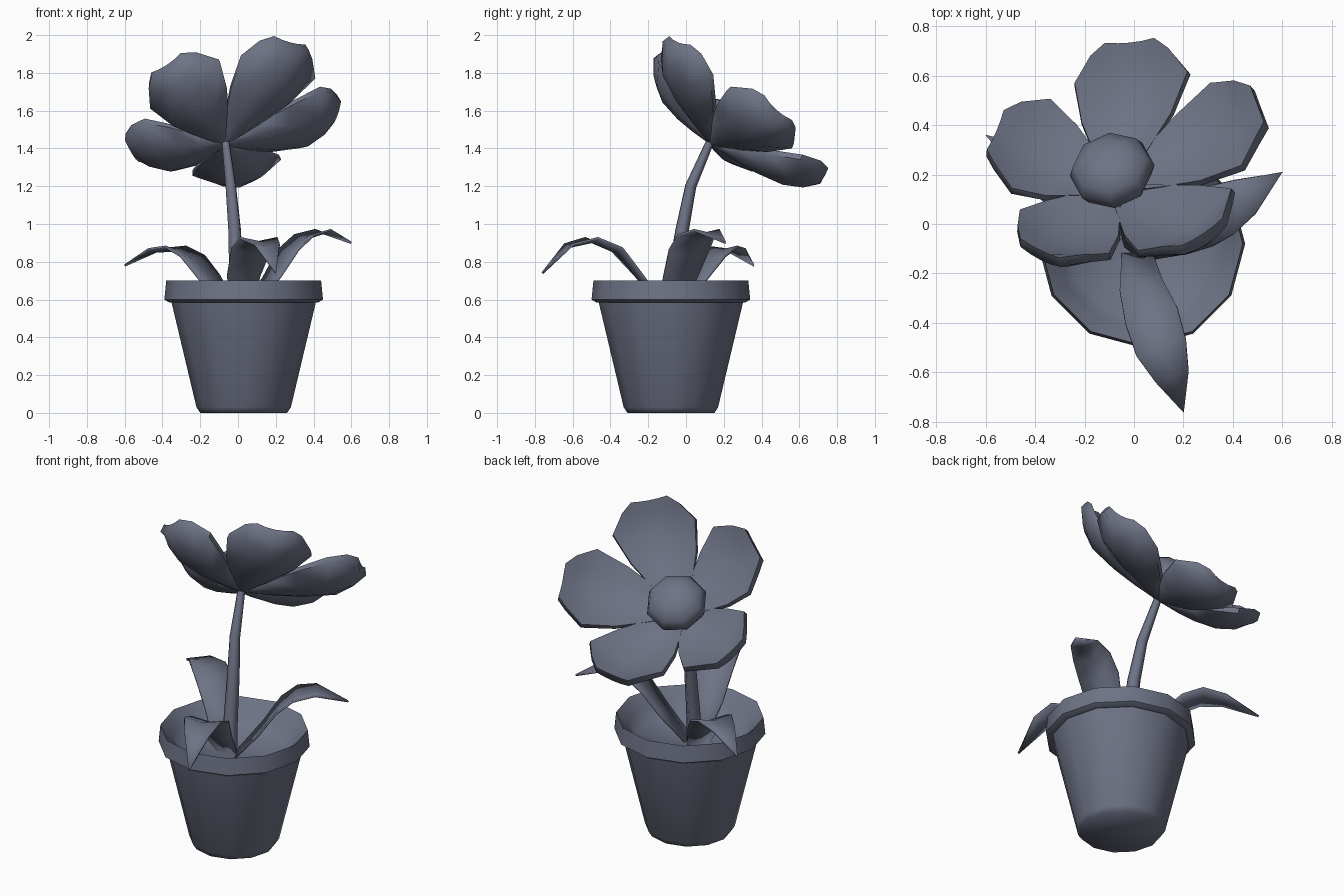
import bpy, bmesh, math
from mathutils import Vector, Matrix

if "Cube" in bpy.data.objects:
    bpy.data.objects.remove(bpy.data.objects["Cube"])

slate = bpy.data.materials.new("slate")
slate.diffuse_color = (0.155, 0.172, 0.235, 1)
slate.use_nodes = True
slate.node_tree.nodes["Principled BSDF"].inputs["Base Color"].default_value = slate.diffuse_color


def make_object(name, bm, angle=50):
    bmesh.ops.recalc_face_normals(bm, faces=bm.faces)
    me = bpy.data.meshes.new(name)
    bm.to_mesh(me)
    bm.free()
    me.materials.append(slate)
    ob = bpy.data.objects.new(name, me)
    bpy.context.collection.objects.link(ob)
    bpy.ops.object.select_all(action='DESELECT')
    ob.select_set(True)
    bpy.context.view_layer.objects.active = ob
    bpy.ops.object.shade_smooth_by_angle(angle=math.radians(angle))
    return ob


def lathe(name, profile, center, sides):
    bm = bmesh.new()
    vs = [bm.verts.new((r, 0, z)) for r, z in profile]
    es = [bm.edges.new(p) for p in zip(vs, vs[1:])]
    bmesh.ops.spin(bm, geom=vs + es, cent=(0, 0, 0), axis=(0, 0, 1),
                   angle=2 * math.pi, steps=sides, use_duplicate=False)
    bmesh.ops.remove_doubles(bm, verts=bm.verts, dist=0.0005)
    bmesh.ops.translate(bm, verts=bm.verts, vec=center)
    return make_object(name, bm, 62)


def skin(rows, closed=False):
    # join rows of equal point count; closed rows make a capped solid
    bm = bmesh.new()
    vr = [[bm.verts.new(p) for p in row] for row in rows]
    n = len(rows[0])
    for a, b in zip(vr, vr[1:]):
        for i in range(n if closed else n - 1):
            j = (i + 1) % n
            bm.faces.new((a[i], a[j], b[j], b[i]))
    if closed:
        bm.faces.new(vr[0])
        bm.faces.new(vr[-1])
    bmesh.ops.remove_doubles(bm, verts=bm.verts, dist=0.0005)
    return bm


# Pot with rim and soil surface
lathe("pot", [(0, 0), (0.23, 0), (0.25, 0.03), (0.382, 0.585), (0.395, 0.585),
              (0.42, 0.60), (0.41, 0.70), (0.345, 0.63), (0.30, 0.565), (0, 0.55)],
      (0.03, -0.08, 0), 12)

# Stem
path = [(0.0, -0.08, 0.53, 0.042), (-0.01, -0.055, 0.75, 0.04),
        (-0.018, -0.02, 0.97, 0.036), (-0.038, 0.025, 1.2, 0.03),
        (-0.065, 0.125, 1.43, 0.022)]
cu = bpy.data.curves.new("stem", 'CURVE')
cu.dimensions = '3D'
cu.bevel_depth = 1.0
cu.bevel_resolution = 1
cu.use_fill_caps = True
cu.materials.append(slate)
sp = cu.splines.new('POLY')
sp.points.add(len(path) - 1)
for pt, (x, y, z, r) in zip(sp.points, path):
    pt.co = (x, y, z, 1)
    pt.radius = r
sp.use_smooth = True
bpy.context.collection.objects.link(bpy.data.objects.new("stem", cu))

# Flower frame, tilted back
N = Vector((-0.2, 0.61, 0.765)).normalized()
U = (Vector((1, 0, 0)) - N * N.x).normalized()
V = N.cross(U)
base = Vector((-0.07, 0.13, 1.42))
ring_shift = U * 0.085 - N * 0.015

# Puffy petals: distance, half width, edge height, underside height, edge thickness
petal_rows = [(0.0, 0.025, 0.01, 0.0, 0.02), (0.15, 0.115, 0.06, 0.012, 0.025),
              (0.28, 0.19, 0.115, 0.03, 0.025), (0.43, 0.24, 0.185, 0.068, 0.03),
              (0.525, 0.165, 0.225, 0.125, 0.04), (0.58, 0.105, 0.225, 0.2, 0.045)]
across = (-1, -0.5, 0, 0.5, 1)
for k in range(5):
    a = math.radians(88 - 72 * k)
    out = U * math.cos(a) + V * math.sin(a)
    side = N.cross(out)
    rows = []
    for r, w, he, hc, t in petal_rows:
        c = base + ring_shift * min(1, r / 0.42) + out * r
        under = [c + side * w * s + N * (hc + (he - hc) * s * s) for s in across]
        mid = hc + 0.4 * (he - hc)
        upper = [c - out * 0.25 * t + side * w * s * 0.97
                 + N * (t + mid + (he - mid) * s * s) for s in across]
        rows.append(under + upper[::-1])
    make_object(f"petal_{k + 1}", skin(rows, closed=True), 60)

# Flower centre
bm = bmesh.new()
bmesh.ops.create_uvsphere(bm, u_segments=8, v_segments=6, radius=1)
frame = Matrix((U, V, N)).transposed().to_4x4()
bmesh.ops.transform(bm, verts=bm.verts,
                    matrix=Matrix.Translation(base + N * 0.14 + U * 0.01) @ frame
                    @ Matrix.Diagonal((0.175, 0.175, 0.11, 1)))
make_object("flower_centre", bm, 60)

# Leaves: path points with half width
leaves = {
    "leaf_right": [(0.05, -0.09, 0.54, 0.06), (0.18, -0.03, 0.71, 0.10),
                   (0.265, 0.015, 0.85, 0.118), (0.35, 0.055, 0.93, 0.11),
                   (0.45, 0.11, 0.96, 0.08), (0.60, 0.21, 0.90, 0.0)],
    "leaf_front": [(0.01, -0.11, 0.54, 0.06), (0.03, -0.25, 0.72, 0.09),
                   (0.07, -0.37, 0.86, 0.11), (0.11, -0.50, 0.915, 0.105),
                   (0.155, -0.62, 0.885, 0.07), (0.20, -0.76, 0.74, 0.0)],
    "leaf_left": [(-0.04, -0.06, 0.54, 0.06), (-0.16, 0.06, 0.72, 0.09),
                  (-0.24, 0.125, 0.82, 0.105), (-0.33, 0.19, 0.87, 0.10),
                  (-0.44, 0.26, 0.86, 0.065), (-0.60, 0.36, 0.78, 0.0)],
}
for name, pts in leaves.items():
    rows = []
    for i, (x, y, z, w) in enumerate(pts):
        p, q = pts[max(i - 1, 0)], pts[min(i + 1, len(pts) - 1)]
        side = Vector((p[1] - q[1], q[0] - p[0], 0)).normalized()
        c = Vector((x, y, z))
        fold = Vector((0, 0, 0.1 * w))
        rows.append([c - side * w + fold, c - fold, c + side * w + fold])
    ob = make_object(name, skin(rows))
    mod = ob.modifiers.new("thickness", 'SOLIDIFY')
    mod.thickness = 0.012
    mod.offset = 0
